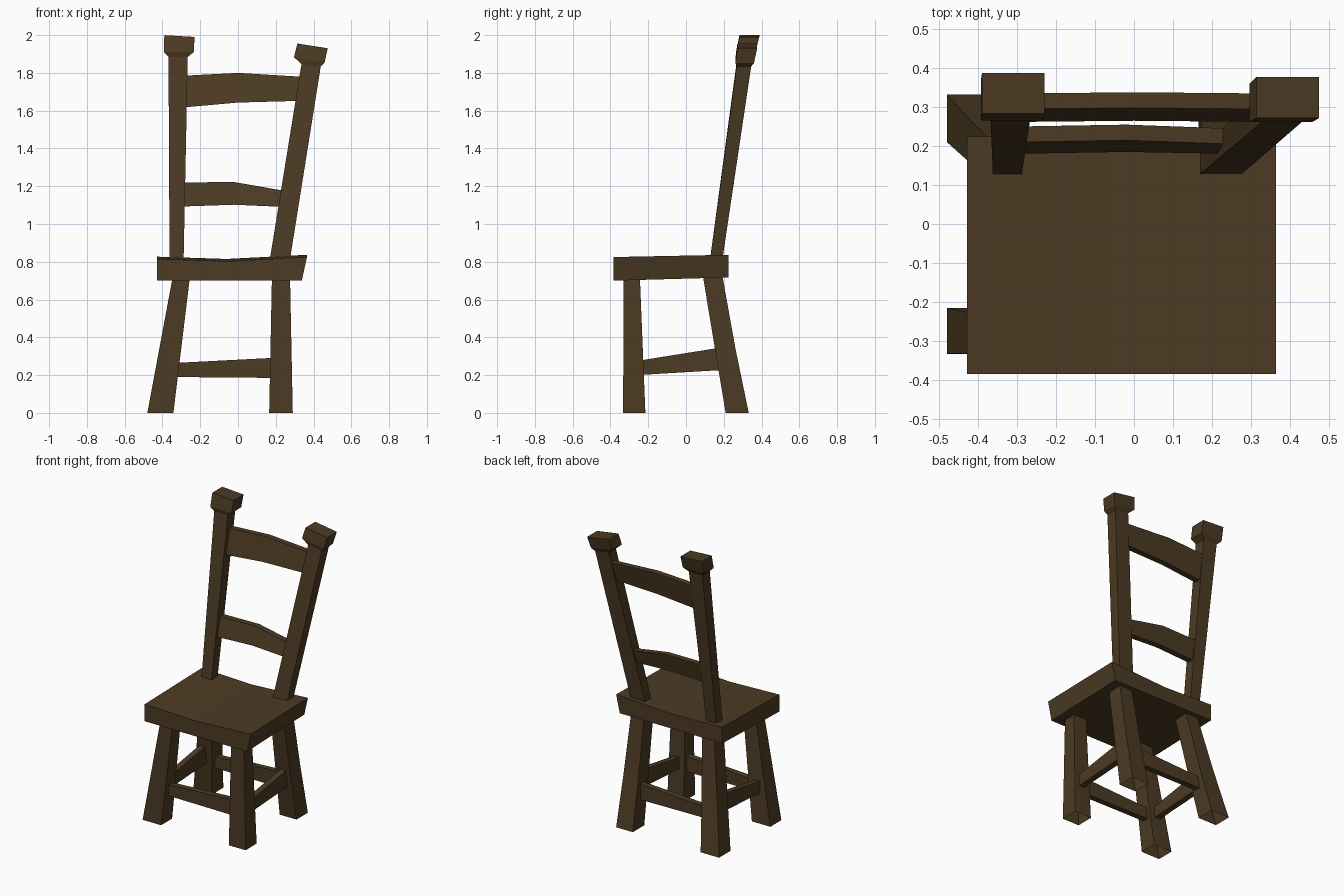
import bpy, bmesh

if "Cube" in bpy.data.objects:
    bpy.data.objects.remove(bpy.data.objects["Cube"], do_unlink=True)

wood = bpy.data.materials.new("dark brown wood")
wood.use_nodes = True
brown = (0.073, 0.043, 0.017, 1)
wood.diffuse_color = brown
shader = wood.node_tree.nodes["Principled BSDF"]
shader.inputs["Base Color"].default_value = brown
shader.inputs["Roughness"].default_value = 0.9


def loft(name, rings, open_start=False):
    """Skin a row of four-cornered rings and close the ends."""
    bm = bmesh.new()
    loops = [[bm.verts.new(corner) for corner in ring] for ring in rings]
    for lower, upper in zip(loops, loops[1:]):
        for i in range(4):
            j = (i + 1) % 4
            bm.faces.new((lower[i], lower[j], upper[j], upper[i]))
    bm.faces.new(loops[-1])
    if not open_start:
        bm.faces.new(loops[0][::-1])
    bmesh.ops.recalc_face_normals(bm, faces=bm.faces)
    mesh = bpy.data.meshes.new(name)
    bm.to_mesh(mesh)
    bm.free()
    mesh.materials.append(wood)
    obj = bpy.data.objects.new(name, mesh)
    bpy.context.collection.objects.link(obj)
    return obj


def level(x0, x1, y0, y1, z, slope=0.0):
    """Horizontal ring, optionally sloping along x around its middle."""
    rise = slope * (x1 - x0) / 2
    return [(x0, y0, z - rise), (x1, y0, z + rise), (x1, y1, z + rise), (x0, y1, z - rise)]


def slat(x, y, low, high, lean=0.0, thick=0.04):
    """Upright ring across a board that runs along x; y is the lower front edge."""
    return [(x, y, low), (x, y + thick, low), (x, y + lean + thick, high), (x, y + lean, high)]


# Seat: three cross-sections, dipped in the middle and rising to the back
def seat_section(x, top, flare):
    front, back = -0.385, 0.225
    return [(x - flare, front, 0.70), (x - flare, back, 0.717),
            (x, back, top + 0.012), (x, front, top)]


loft("seat", [seat_section(-0.428, 0.815, 0), seat_section(-0.06, 0.803, 0),
              seat_section(0.365, 0.825, 0.027)])

# Back posts with flared caps
loft("right_back_post", [
    level(-0.362, -0.289, 0.12, 0.185, 0.76),
    level(-0.368, -0.266, 0.272, 0.35, 1.885),
    level(-0.393, -0.234, 0.265, 0.368, 1.91),
    level(-0.39, -0.23, 0.283, 0.388, 1.995, -0.06)])
loft("left_back_post", [
    level(0.16, 0.267, 0.12, 0.185, 0.76),
    level(0.336, 0.438, 0.268, 0.345, 1.84, -0.13),
    level(0.296, 0.458, 0.262, 0.36, 1.868, -0.19),
    level(0.314, 0.475, 0.272, 0.377, 1.943, -0.155)])

# Curved back slats, leaning with the posts
loft("upper_back_slat", [slat(-0.29, 0.262, 1.617, 1.785, 0.033),
                         slat(0.0, 0.265, 1.643, 1.80, 0.033),
                         slat(0.33, 0.262, 1.652, 1.78, 0.033)])
loft("lower_back_slat", [slat(-0.31, 0.18, 1.092, 1.22, 0.03),
                         slat(-0.02, 0.185, 1.102, 1.222, 0.03),
                         slat(0.25, 0.18, 1.09, 1.175, 0.025)])

# Legs: splayed on the right, nearly upright on the left, hollow at the foot
sides = {"right": ((-0.48, -0.342), (-0.342, -0.252)),
         "left": ((0.165, 0.29), (0.18, 0.275))}
for side, (foot, top) in sides.items():
    loft(side + "_front_leg", [level(*foot, -0.333, -0.215, 0),
                               level(*top, -0.33, -0.245, 0.74)], True)
    knee = [f + (t - f) * 0.46 for f, t in zip(foot, top)]
    loft(side + "_rear_leg", [level(*foot, 0.21, 0.332, 0),
                              level(*knee, 0.153, 0.262, 0.34),
                              level(*top, 0.087, 0.19, 0.74)], True)

# Front and rear stretchers
for name, y in (("front", -0.29), ("rear", 0.205)):
    loft(name + "_stretcher", [slat(-0.36, y, 0.19, 0.263), slat(0.22, y, 0.185, 0.293)])

# Side stretchers, rising to the back
for side, x in (("right", -0.375), ("left", 0.23)):
    half = 0.02
    loft(side + "_stretcher", [
        [(x - half, y, low), (x + half, y, low), (x + half, y, high), (x - half, y, high)]
        for y, low, high in ((-0.26, 0.2, 0.275), (0.21, 0.228, 0.35))])
